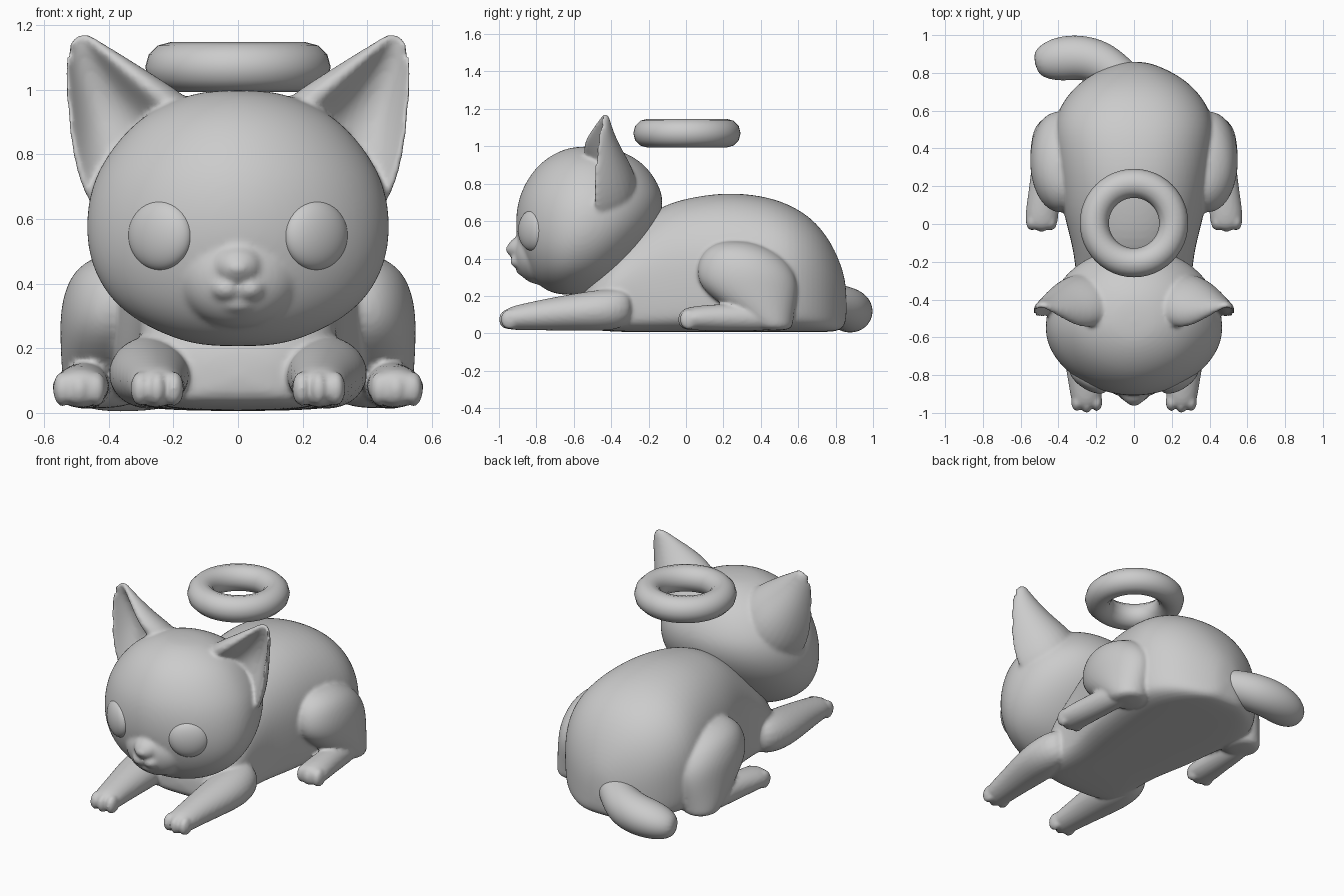
import bpy, bmesh, math
from mathutils import Vector, Matrix

cube = bpy.data.objects.get("Cube")
if cube:
    bpy.data.objects.remove(cube, do_unlink=True)

grey = bpy.data.materials.new("soft grey")
grey.use_nodes = True
COLOR = (0.6, 0.6, 0.6, 1)
grey.diffuse_color = COLOR
grey.node_tree.nodes["Principled BSDF"].inputs["Base Color"].default_value = COLOR


def finish(name, bm, subdiv=2, mirror=False, blend=0):
    """Make the object; blend is the number of relax steps after fusing."""
    bmesh.ops.recalc_face_normals(bm, faces=bm.faces)
    mesh = bpy.data.meshes.new(name)
    bm.to_mesh(mesh)
    bm.free()
    mesh.materials.append(grey)
    mesh.shade_smooth()
    obj = bpy.data.objects.new(name, mesh)
    bpy.context.collection.objects.link(obj)
    if mirror:
        obj.modifiers.new("Mirror", 'MIRROR').use_mirror_merge = False
    mod = obj.modifiers.new("Smooth", 'SUBSURF')
    mod.levels = mod.render_levels = subdiv
    if blend:
        remesh = obj.modifiers.new("Fuse", 'REMESH')
        remesh.mode = 'VOXEL'
        remesh.voxel_size = .011
        remesh.use_smooth_shade = True
        relax = obj.modifiers.new("Relax", 'SMOOTH')
        relax.factor = .5
        relax.iterations = blend


def skin(bm, rings, side=1):
    """Bridge closed rings of points and cap both ends; side -1 mirrors in x."""
    loops = [[bm.verts.new((p[0] * side, p[1], p[2])) for p in r] for r in rings]
    n = len(loops[0])
    for a, b in zip(loops, loops[1:]):
        for i in range(n):
            j = (i + 1) % n
            bm.faces.new((a[i], a[j], b[j], b[i]))
    bm.faces.new(loops[0])
    bm.faces.new(loops[-1][::-1])


def power(v, e):
    return math.copysign(abs(v) ** e, v)


def angles(n):
    return [math.tau * i / n for i in range(n)]


def ball(bm, center, size, yaw=0.0, pitch=0.0):
    m = (Matrix.Translation(center) @ Matrix.Rotation(yaw, 4, 'Z')
         @ Matrix.Rotation(pitch, 4, 'X') @ Matrix.Diagonal((*size, 1)))
    bmesh.ops.create_uvsphere(bm, u_segments=20, v_segments=12, radius=1, matrix=m)


def tube(bm, path, side=1, n=14):
    """Path of (x, y, z, half width, half height), upright sections."""
    pts = [Vector(p[:3]) for p in path]
    rings = []
    for i, p in enumerate(path):
        t = pts[min(i + 1, len(pts) - 1)] - pts[max(i - 1, 0)]
        u = Vector((t.y, -t.x, 0)).normalized()
        rings.append([pts[i] + u * p[3] * math.cos(a) + Vector((0, 0, p[4] * math.sin(a)))
                      for a in angles(n)])
    skin(bm, rings, side)


def toes(bm, x, y, z):
    for k in (-1, 0, 1):
        ball(bm, (x + k * .053, y + abs(k) * .01, z), (.03, .05, .054))


# Body: sections along y with a flattened underside (y, half width, top, bottom)
body = [(-.57, .10, .18, .06), (-.53, .24, .28, .02), (-.42, .31, .42, .01),
        (-.28, .305, .58, .005), (-.12, .325, .695, .005), (.05, .375, .735, .005),
        (.22, .40, .757, .005), (.40, .425, .742, .005), (.55, .43, .697, .005),
        (.68, .36, .615, .005), (.77, .265, .50, .007), (.83, .15, .37, .015),
        (.86, .06, .25, .06)]
rings = []
for y, w, top, bot in body:
    mid = bot + (top - bot) * .42
    ring = []
    for a in angles(24):
        c, s = math.cos(a), math.sin(a)
        e = .9 if s > 0 else .32
        ring.append((w * power(c, max(e, .5)), y,
                     mid + power(s, e) * ((top - mid) if s > 0 else (mid - bot))))
    rings.append(ring)
bm = bmesh.new()
skin(bm, rings)

# Thighs: horizontal sections (z, centre x, centre y, half width, half depth)
thigh = [(.012, .43, .47, .095, .10), (.06, .42, .45, .122, .125), (.15, .41, .39, .14, .20),
         (.24, .40, .34, .154, .265), (.32, .395, .32, .158, .27), (.40, .38, .30, .153, .235),
         (.455, .375, .28, .12, .17), (.495, .36, .265, .06, .08)]
front_leg = [(.27, -.28, .14, .08, .10), (.28, -.42, .125, .13, .118), (.272, -.58, .115, .128, .104),
             (.262, -.75, .10, .102, .087), (.255, -.87, .088, .09, .073),
             (.25, -.94, .08, .083, .064), (.25, -.98, .075, .055, .042)]
hind_foot = [(.45, .50, .07, .05, .05), (.46, .40, .085, .075, .075), (.475, .20, .085, .08, .075),
             (.485, .08, .082, .09, .069), (.49, 0, .078, .09, .062), (.49, -.035, .075, .055, .04)]

# Legs and paws fused softly into the body
for s in (1, -1):
    skin(bm, [[(x + rx * math.cos(a), y + ry * math.sin(a), z) for a in angles(16)]
              for z, x, y, rx, ry in thigh], s)
    tube(bm, front_leg, s)
    tube(bm, hind_foot, s)
    toes(bm, .25 * s, -.952, .075)
    toes(bm, .49 * s, .005, .074)
finish("body_and_legs", bm, 2, blend=3)

# Head: horizontal sections (z, half width, front y, back y)
head = [(.205, .10, -.68, -.54), (.23, .20, -.75, -.49), (.28, .31, -.815, -.40),
        (.35, .40, -.86, -.32), (.45, .457, -.897, -.23), (.55, .475, -.914, -.16),
        (.65, .47, -.912, -.12), (.75, .44, -.89, -.12), (.85, .37, -.835, -.175),
        (.92, .295, -.77, -.24), (.97, .20, -.69, -.33), (1.0, .09, -.60, -.43)]
rings = []
for z, w, front, back in head:
    mid = front + (back - front) * .47
    ring = []
    for a in angles(24):
        c, s = math.cos(a), math.sin(a)
        e, depth = (.95, back - mid) if s > 0 else (1.06, mid - front)
        ring.append((w * power(c, e), mid + power(s, e) * depth, z))
    rings.append(ring)
bm = bmesh.new()
skin(bm, rings)

# Muzzle, nose bridge, cheek pads and chin
ball(bm, (0, -.78, .425), (.20, .147, .165))
ball(bm, (0, -.875, .462), (.08, .088, .062), 0, .35)
ball(bm, (0, -.945, .448), (.033, .022, .018))
for s in (1, -1):
    ball(bm, (s * .036, -.895, .385), (.048, .045, .038))
ball(bm, (0, -.875, .34), (.06, .035, .03))

# Ears: crescent sections from base to tip (outer edge, inner edge, back bulge, hollow)
ear = [((.40, -.45, .55), (.06, -.50, .86), .24, .02),
       ((.495, -.49, .67), (.12, -.535, .975), .28, .08),
       ((.527, -.49, .84), (.24, -.54, 1.045), .21, .12),
       ((.537, -.47, 1.0), (.35, -.49, 1.11), .11, .07),
       ((.535, -.455, 1.10), (.43, -.46, 1.155), .06, .022),
       ((.515, -.445, 1.168), (.465, -.445, 1.178), .035, 0)]
rings = []
for outer, inner, bulge, hollow in ear:
    o, i = Vector(outer), Vector(inner)
    shape = [(0, .012), (.04, -.012), (.12, hollow * .3), (.3, hollow * .95), (.5, hollow),
             (.66, hollow * .7), (.78, -hollow * .2), (.9, -hollow * .2), (1, bulge * .25),
             (.9, bulge * .7), (.55, bulge), (.18, bulge * .7)]
    rings.append([o.lerp(i, u) + Vector((0, v, 0)) for u, v in shape])
for s in (1, -1):
    skin(bm, rings, s)
finish("head_and_ears", bm, 2, blend=6)

# Eyes
bm = bmesh.new()
ball(bm, (.241, -.822, .55), (.116, .055, .11), .57)
finish("eyes", bm, 1, mirror=True)

# Tail curling round to the model's right
bm = bmesh.new()
tube(bm, [(.02, .72, .19, .08, .08), (-.08, .79, .165, .105, .105), (-.18, .86, .135, .12, .118),
          (-.29, .885, .12, .123, .118), (-.39, .875, .11, .122, .11),
          (-.47, .86, .10, .10, .09), (-.525, .845, .095, .055, .05)])
finish("tail", bm)

# Halo ring
bpy.ops.mesh.primitive_torus_add(major_segments=48, minor_segments=12, major_radius=.21,
                                 minor_radius=.077, location=(0, .005, 1.07))
halo = bpy.context.object
halo.name = "halo"
halo.data.materials.append(grey)
halo.data.shade_smooth()
